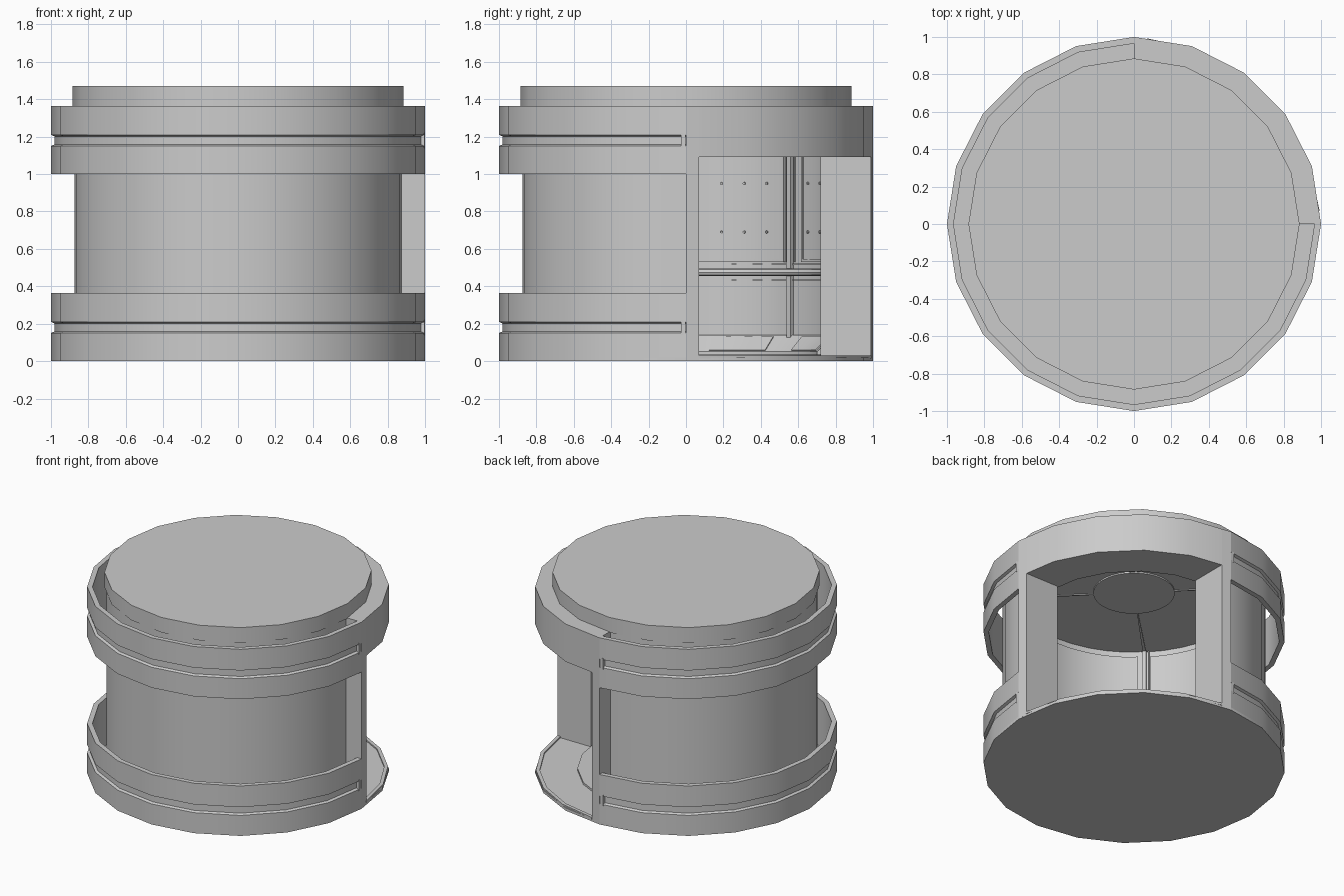
import bpy, bmesh, math
from mathutils import Matrix

if "Cube" in bpy.data.objects:
    bpy.data.objects.remove(bpy.data.objects["Cube"])

grey = bpy.data.materials.new("plain_grey")
grey.use_nodes = True
GREY = (0.6, 0.6, 0.6, 1)
grey.diffuse_color = GREY
grey.node_tree.nodes["Principled BSDF"].inputs["Base Color"].default_value = GREY


def finish(name, bm):
    """Clean the mesh, link it and shade it."""
    bmesh.ops.remove_doubles(bm, verts=bm.verts, dist=0.0001)
    bmesh.ops.recalc_face_normals(bm, faces=bm.faces)
    mesh = bpy.data.meshes.new(name)
    bm.to_mesh(mesh)
    bm.free()
    mesh.materials.append(grey)
    ob = bpy.data.objects.new(name, mesh)
    bpy.context.collection.objects.link(ob)
    bpy.ops.object.select_all(action="DESELECT")
    ob.select_set(True)
    bpy.context.view_layer.objects.active = ob
    bpy.ops.object.shade_smooth_by_angle(angle=math.radians(30))
    return ob


def sweep(name, profile, start=0, end=360, step=18):
    """Turn a closed (radius, height) profile about z between two angles."""
    bm = bmesh.new()
    n = max(1, round((end - start) / step))
    loops = []
    for i in range(n + 1):
        a = math.radians(start + (end - start) * i / n)
        loops.append([bm.verts.new((r * math.cos(a), r * math.sin(a), z))
                      for r, z in profile])
    for a, b in zip(loops, loops[1:]):
        for k in range(len(profile)):
            j = (k + 1) % len(profile)
            if profile[k][0] or profile[j][0]:
                quad = [a[k], a[j], b[j], b[k]]
                if not profile[k][0]:
                    quad = [a[k], a[j], b[j]]
                elif not profile[j][0]:
                    quad = [a[k], a[j], b[k]]
                bm.faces.new(quad)
    if end - start < 360:
        bm.faces.new(loops[0])
        bm.faces.new(loops[-1])
    return finish(name, bm)


def band(name, r0, r1, z0, z1, *arc):
    return sweep(name, [(r0, z0), (r1, z0), (r1, z1), (r0, z1)], *arc)


# Floor, cap and hollow core
band("floor_disc", 0, 1, 0, 0.02)
band("roof_cap", 0, 0.885, 1.36, 1.47)
band("core_wall", 0.80, 0.873, 0.01, 1.365, 90, 360, 9)
band("ceiling", 0, 0.84, 1.345, 1.362)

# Two thin grooved rings standing clear of the core
for label, z in (("lower", 0), ("upper", 1.0)):
    sweep(label + "_ring",
          [(0.965, z), (1, z), (1, z + 0.15), (0.982, z + 0.158),
           (0.982, z + 0.202), (1, z + 0.21), (1, z + 0.365), (0.965, z + 0.365)],
          90, 360)
    # Solid ends that close the groove
    for a in (90.1, 358.4):
        band(label + "_groove_end", 0.97, 0.998, z + 0.14, z + 0.22, a, a + 1.5)

# Door frame: a deep curved header and two posts
band("door_header", 0.72, 1, 1.09, 1.365, 0, 90)
for label, swap in (("left", False), ("back", True)):
    bm = bmesh.new()
    outline = [(0.72, 0), (1, 0), (0.989, 0.07), (0.72, 0.07)]
    face = bm.faces.new([bm.verts.new((y, x, 0.005) if swap else (x, y, 0.005))
                         for x, y in outline])
    top = bmesh.ops.extrude_face_region(bm, geom=[face])["geom"]
    for v in top:
        if isinstance(v, bmesh.types.BMVert):
            v.co.z = 1.364
    finish(label + "_door_post", bm)
band("door_threshold", 0.97, 0.995, 0.015, 0.03, 4, 86)

# Sloped skirting and the handrail around the room
sweep("skirting", [(0.70, 0.02), (0.81, 0.02), (0.81, 0.14), (0.79, 0.14), (0.70, 0.05)],
      91, 359, 9)
band("inner_floor", 0, 0.72, 0.015, 0.035)
rail = [(0.765 + 0.02 * math.cos(t * math.pi / 4), 0.475 + 0.02 * math.sin(t * math.pi / 4))
        for t in range(8)]
sweep("handrail", rail, 93, 357, 6)
for z in (0.43, 0.515):
    band("wall_seam", 0.793, 0.805, z, z + 0.006, 92, 358, 9)

# Wall ribs and ceiling seams on the diagonals
for a in (135, 225, 315):
    band("wall_rib", 0.775, 0.805, 0.12, 1.35, a - 1, a + 1)
    for side in (-1, 1):
        band("rib_edge", 0.79, 0.805, 0.53, 1.35, a + side * 2 - 0.3, a + side * 2 + 0.3)
for a in (45, 135, 225, 315):
    band("ceiling_seam", 0.27, 0.8, 1.338, 1.347, a - 0.8, a + 0.8)
band("ceiling_hub", 0, 0.27, 1.335, 1.347, 0, 360, 9)

# Raised wall panels, bolts and skirting plates in each quarter
for start, end in ((95, 128), (138, 222), (228, 312), (318, 355)):
    band("wall_panel", 0.785, 0.803, 0.54, 1.3, start + 1, end - 1, 6)
    band("panel_sill", 0.78, 0.803, 0.53, 0.545, start, end, 6)
    for edge in (start, end - 1):
        band("panel_edge", 0.78, 0.803, 0.53, 1.3, edge, edge + 1)
for centre in (90, 180, 270, 360):
    for offset in (-33.5, -23.5, -14, 14, 23.5, 33.5):
        a = centre + offset
        if not 96 < a < 354:
            continue
        for z in (0.69, 0.95):
            bm = bmesh.new()
            turn = Matrix.Rotation(math.radians(a), 4, "Z")
            place = Matrix.Translation((0.781, 0, z)) @ Matrix.Rotation(math.pi / 2, 4, "Y")
            bmesh.ops.create_cone(bm, cap_ends=True, segments=8, radius1=0.007,
                                  radius2=0.007, depth=0.012, matrix=turn @ place)
            finish("panel_bolt", bm)
    for a in (centre - 37, centre + 10):
        if 93 < a < 330:
            sweep("skirting_plate",
                  [(0.703, 0.06), (0.71, 0.055), (0.782, 0.127), (0.775, 0.132)],
                  a, a + 27, 9)
